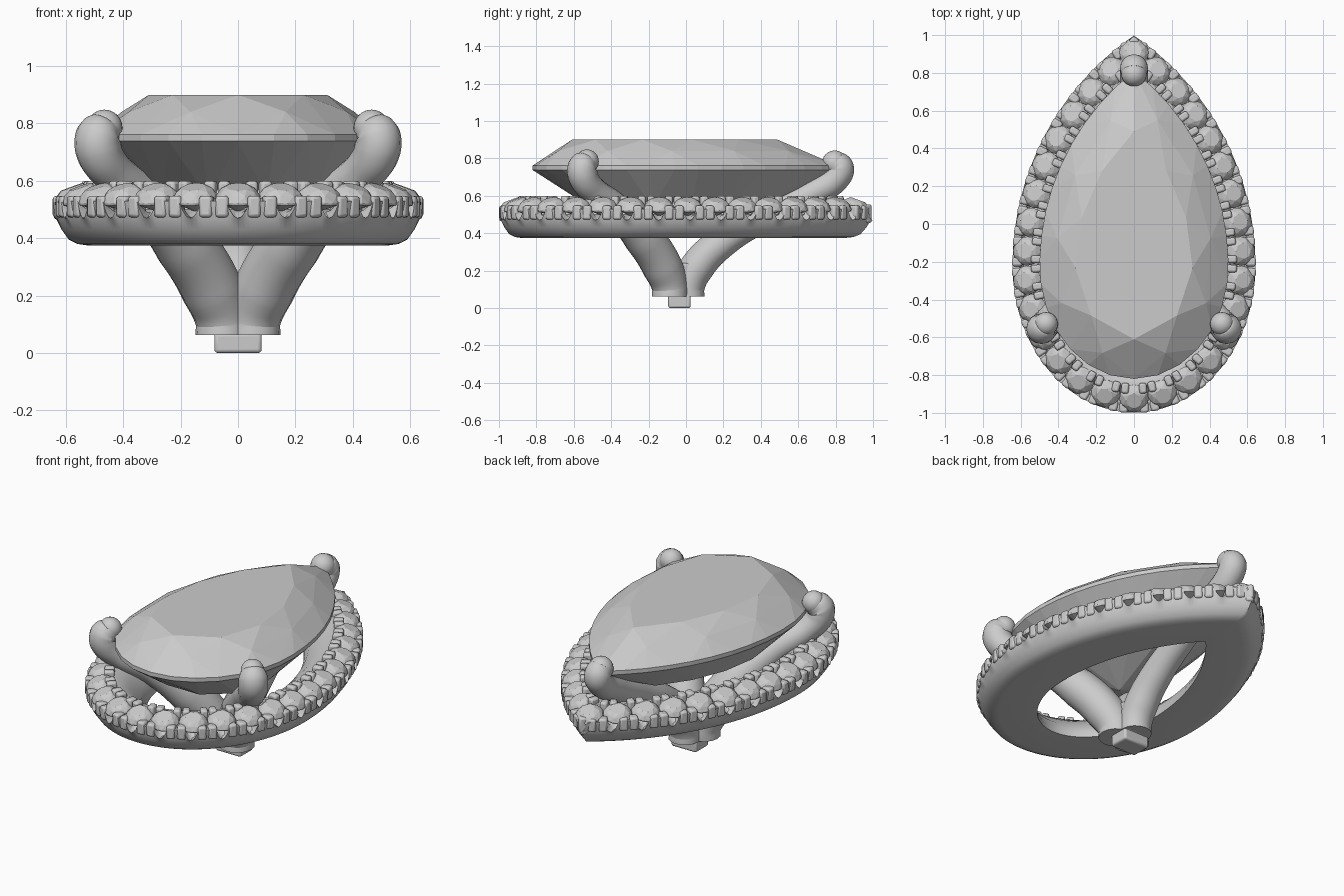
import bpy, bmesh, math
from mathutils import Vector, Matrix

if "Cube" in bpy.data.objects:
    bpy.data.objects.remove(bpy.data.objects["Cube"])

YC, N = -0.22, 30          # height of widest line of the pear, number of small stones


def pear(w, top, bot, z, n, phase=0.0):
    """n evenly spaced points on a pear outline, starting at the tip."""
    h, b = top - YC, YC - bot
    R = (h * h + w * w) / (2 * w)
    a0 = math.atan2(h, R - w)
    half = [Vector((R * math.cos(a0 * (1 - i / 150)) - R + w, YC + R * math.sin(a0 * (1 - i / 150)), z))
            for i in range(150)]
    half += [Vector((w * math.cos(i / 150 * math.pi / 2), YC - b * math.sin(i / 150 * math.pi / 2), z))
             for i in range(151)]
    full = half + [Vector((-p.x, p.y, z)) for p in reversed(half[:-1])]
    cum = [0]
    for p, q in zip(full, full[1:]):
        cum.append(cum[-1] + (q - p).length)
    out, j = [], 0
    for k in range(n):
        s = (k + phase) / n * cum[-1]
        while j < len(cum) - 2 and cum[j + 1] < s:
            j += 1
        f = (s - cum[j]) / max(cum[j + 1] - cum[j], 1e-9)
        out.append(full[j].lerp(full[j + 1], f))
    return out


def inset(d, z, n, phase=0.0):
    """Halo outline moved inward by d."""
    return pear(0.645 - d, 1 - 1.22 * d, -1 + d, z, n, phase)


def frames(pts):
    """Centre, tangent and outward normal for each point of a closed outline."""
    for i, p in enumerate(pts):
        t = (pts[(i + 1) % len(pts)] - pts[i - 1]).normalized()
        n = Vector((-t.y, t.x, 0))
        if n.dot(p - Vector((0, YC, p.z))) < 0:
            n.negate()
        yield p, t, n


def finish(name, bm, smooth=None):
    bmesh.ops.recalc_face_normals(bm, faces=bm.faces)
    me = bpy.data.meshes.new(name)
    bm.to_mesh(me)
    bm.free()
    ob = bpy.data.objects.new(name, me)
    bpy.context.collection.objects.link(ob)
    bpy.ops.object.select_all(action='DESELECT')
    ob.select_set(True)
    bpy.context.view_layer.objects.active = ob
    if smooth:
        bpy.ops.object.shade_smooth_by_angle(angle=math.radians(smooth))
    return ob


def hull(bm, pts):
    vs = [bm.verts.new(p) for p in pts]
    r = bmesh.ops.convex_hull(bm, input=vs)
    junk = [v for v in set(r['geom_interior'] + r['geom_unused']) if isinstance(v, bmesh.types.BMVert)]
    bmesh.ops.delete(bm, geom=junk, context='VERTS')


# Large faceted pear stone
bm = bmesh.new()
hull(bm, pear(0.31, 0.49, -0.61, 0.90, 10) + pear(0.415, 0.67, -0.725, 0.84, 10, 0.5)
     + pear(0.5, 0.81, -0.82, 0.762, 32) + pear(0.5, 0.81, -0.82, 0.738, 32)
     + pear(0.31, 0.47, -0.53, 0.54, 12, 0.5) + [Vector((0, -0.12, 0.39))])
bmesh.ops.dissolve_limit(bm, angle_limit=0.02, verts=bm.verts, edges=bm.edges)
finish("center_stone", bm)

# Halo ring: swept profile, outer rim scalloped under each small stone
COLS = N * 12
profile = [(0.33, 0.375), (0.12, 0.375), (0.085, 0.38), (0.055, 0.395), (0.03, 0.43), (0.012, 0.465),
           (0.002, None), (0.04, None), (0.06, 0.49), (0.10, 0.50), (0.12, 0.55),
           (0.14, 0.57), (0.17, 0.57), (0.24, 0.52), (0.30, 0.46), (0.325, 0.41)]
bm = bmesh.new()
rings = []
for d, z in profile:
    ring = []
    for k, p in enumerate(inset(d, z or 0, COLS)):
        f = k / 12 % 1
        u = min(f, 1 - f)
        if z is None:
            p.z = 0.53 if u > 0.2 else 0.47 + 0.04 * (u / 0.2) ** 2
        ring.append(bm.verts.new(p))
    rings.append(ring)
for a, b in zip(rings, rings[1:] + rings[:1]):
    for k in range(COLS):
        m = (k + 1) % COLS
        bm.faces.new((a[k], a[m], b[m], b[k]))
finish("halo_ring", bm, 40)

# Small round stones, tilted slightly outward
bm = bmesh.new()
tilt = math.radians(20)


def circle(r, z, n, ph=0.0):
    return [Vector((r * math.cos((i + ph) * math.tau / n), r * math.sin((i + ph) * math.tau / n), z))
            for i in range(n)]


gem = circle(0.077, 0, 16) + circle(0.077, -0.008, 16) + circle(0.063, 0.021, 8, 0.5) \
    + circle(0.042, 0.034, 8) + [Vector((0, 0, -0.06))]
for p, t, n in frames(inset(0.075, 0.547, N)):
    up = Vector((0, 0, math.cos(tilt))) + n * math.sin(tilt)
    rot = Matrix((t, up.cross(t), up)).transposed()
    one = bmesh.new()
    hull(one, [rot @ v + p for v in gem])
    tmp = bpy.data.meshes.new("tmp")
    one.to_mesh(tmp)
    one.free()
    bm.from_mesh(tmp)
    bpy.data.meshes.remove(tmp)
finish("halo_stones", bm)

# Pairs of little claws between the stones, outside and inside
bm = bmesh.new()


def claw(p, t, n, size):
    rot = Matrix((t, n, Vector((0, 0, 1)))).transposed().to_4x4()
    bmesh.ops.create_cube(bm, size=1, matrix=Matrix.Translation(p) @ rot @ Matrix.Diagonal((*size, 1)))


for d, z, h, wid in ((0.027, 0.51, 0.075, 0.046), (0.128, 0.56, 0.08, 0.04)):
    for ph in (0.33, 0.67):
        for p, t, n in frames(inset(d, z, N, ph)):
            claw(p, t, n, (wid, 0.056, h))
claw(Vector((0, 0.965, 0.505)), Vector((0.707, 0.707, 0)), Vector((-0.707, 0.707, 0)), (0.045, 0.045, 0.1))
claws = finish("halo_claws", bm, 60)
bev = claws.modifiers.new("round", 'BEVEL')
bev.width, bev.segments = 0.011, 2


# Main prongs: bent tapered rods rising from the base and hooking over the stone
def prong(name, direction, path):
    cu = bpy.data.curves.new(name, 'CURVE')
    cu.dimensions, cu.bevel_depth, cu.bevel_resolution = '3D', 0.077, 6
    cu.use_fill_caps, cu.resolution_u = True, 8
    sp = cu.splines.new('BEZIER')
    sp.bezier_points.add(len(path) - 1)
    dx, dy = direction
    for bp, (s, z, r) in zip(sp.bezier_points, path):
        bp.co = (dx * s, -0.03 + dy * s, z)
        bp.radius = r
        bp.handle_left_type = bp.handle_right_type = 'AUTO'
    ob = bpy.data.objects.new(name, cu)
    bpy.context.collection.objects.link(ob)
    bpy.ops.object.select_all(action='DESELECT')
    ob.select_set(True)
    bpy.context.view_layer.objects.active = ob
    bpy.ops.object.convert(target='MESH')
    bpy.ops.object.shade_smooth_by_angle(angle=math.radians(50))
    # rounded tip
    s, z, r = path[-1]
    bm = bmesh.new()
    bmesh.ops.create_uvsphere(bm, u_segments=24, v_segments=12, radius=0.077 * r,
                              matrix=Matrix.Translation((dx * s, -0.03 + dy * s, z)))
    finish(name + "_tip", bm, 60)


prong("back_prong", (0, 1), [(0.04, 0.062, 1.15), (0.04, 0.11, 1.15), (0.09, 0.22, 1.2),
                             (0.24, 0.365, 1.1), (0.46, 0.49, 0.95), (0.70, 0.61, 0.95),
                             (0.835, 0.70, 0.97), (0.853, 0.75, 0.97), (0.825, 0.775, 0.88)])
side = [(0.075, 0.062, 1.25), (0.075, 0.11, 1.25), (0.13, 0.22, 1.4), (0.265, 0.375, 1.4), (0.46, 0.53, 1.05),
        (0.64, 0.635, 0.97), (0.705, 0.71, 1.05), (0.705, 0.755, 1.04), (0.675, 0.785, 0.82)]
for name, sx in (("right_prong", 1), ("left_prong", -1)):
    prong(name, (0.69 * sx, -0.74), side)

# Base core joining the prongs, and the small peg below
for name, c, size in (("base_core", (0, -0.03, 0.15), (0.16, 0.13, 0.18)),
                      ("base_peg", (0, -0.035, 0.035), (0.165, 0.12, 0.07))):
    bm = bmesh.new()
    bmesh.ops.create_cube(bm, size=1, matrix=Matrix.Translation(c) @ Matrix.Diagonal((*size, 1)))
    ob = finish(name, bm, 40)
    bev = ob.modifiers.new("round", 'BEVEL')
    bev.width, bev.segments = 0.012, 3
